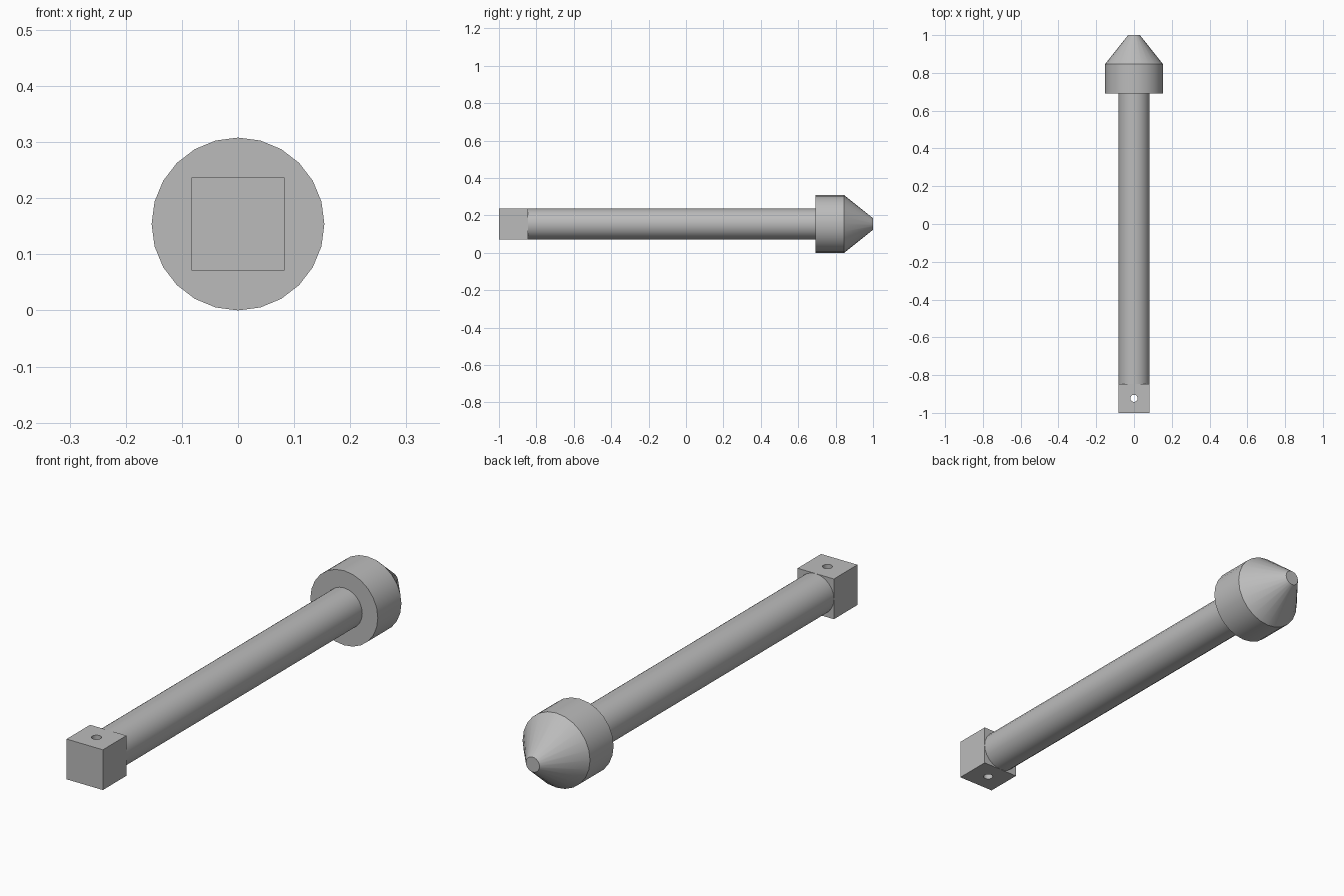
import bpy, bmesh, math
from mathutils import Matrix

if "Cube" in bpy.data.objects:
    bpy.data.objects.remove(bpy.data.objects["Cube"], do_unlink=True)

SIDES = 24
AXIS_Z = 0.154
SHAFT_R = 0.083
HEAD_R = 0.154
BLOCK_END, HEAD_START, CONE_START = -0.846, 0.692, 0.846

steel = bpy.data.materials.new("plain_grey")
steel.use_nodes = True
grey = (0.5, 0.5, 0.5, 1)
steel.diffuse_color = grey
steel.node_tree.nodes["Principled BSDF"].inputs["Base Color"].default_value = grey


def finish(name, bm, smooth=True):
    bmesh.ops.recalc_face_normals(bm, faces=bm.faces)
    mesh = bpy.data.meshes.new(name)
    bm.to_mesh(mesh)
    bm.free()
    mesh.materials.append(steel)
    obj = bpy.data.objects.new(name, mesh)
    bpy.context.collection.objects.link(obj)
    if smooth:
        bpy.ops.object.select_all(action="DESELECT")
        obj.select_set(True)
        bpy.context.view_layer.objects.active = obj
        bpy.ops.object.shade_smooth_by_angle(angle=math.radians(30))
    return obj


def lathe(name, profile):
    """Closed solid from (y, radius) rings around the long axis."""
    bm = bmesh.new()
    rings = []
    for y, r in profile:
        angles = [math.tau * i / SIDES for i in range(SIDES)]
        rings.append([bm.verts.new((r * math.sin(a), y, AXIS_Z + r * math.cos(a)))
                      for a in angles])
    for a, b in zip(rings, rings[1:]):
        for i in range(SIDES):
            j = (i + 1) % SIDES
            bm.faces.new((a[i], a[j], b[j], b[i]))
    bm.faces.new(rings[0])
    bm.faces.new(rings[-1])
    return finish(name, bm)


# Round shaft and pointed head
lathe("shaft", [(BLOCK_END, SHAFT_R), (HEAD_START, SHAFT_R)])
lathe("pointed_head", [(HEAD_START, HEAD_R), (CONE_START, HEAD_R), (1, 0.031)])

# Square end block
bm = bmesh.new()
length = BLOCK_END + 1
middle = BLOCK_END - length / 2
bmesh.ops.create_cube(bm, size=1, matrix=Matrix.Translation((0, middle, AXIS_Z))
                      @ Matrix.Diagonal((2 * SHAFT_R, length, 2 * SHAFT_R, 1)))
block = finish("end_block", bm, smooth=False)

# Vertical pin hole through the block
bm = bmesh.new()
bmesh.ops.create_cone(bm, cap_ends=True, segments=SIDES, radius1=0.019, radius2=0.019,
                      depth=0.4, matrix=Matrix.Translation((0, middle, AXIS_Z)))
cutter = finish("pin_hole_cutter", bm, smooth=False)
cutter.hide_render = True
cutter.hide_set(True)
hole = block.modifiers.new("pin_hole", "BOOLEAN")
hole.operation = "DIFFERENCE"
hole.solver = "EXACT"
hole.object = cutter

# Bake the hole so the helper can go
bpy.ops.object.select_all(action="DESELECT")
block.select_set(True)
bpy.context.view_layer.objects.active = block
bpy.ops.object.modifier_apply(modifier=hole.name)
bpy.data.objects.remove(cutter, do_unlink=True)
bpy.ops.object.shade_smooth_by_angle(angle=math.radians(30))
